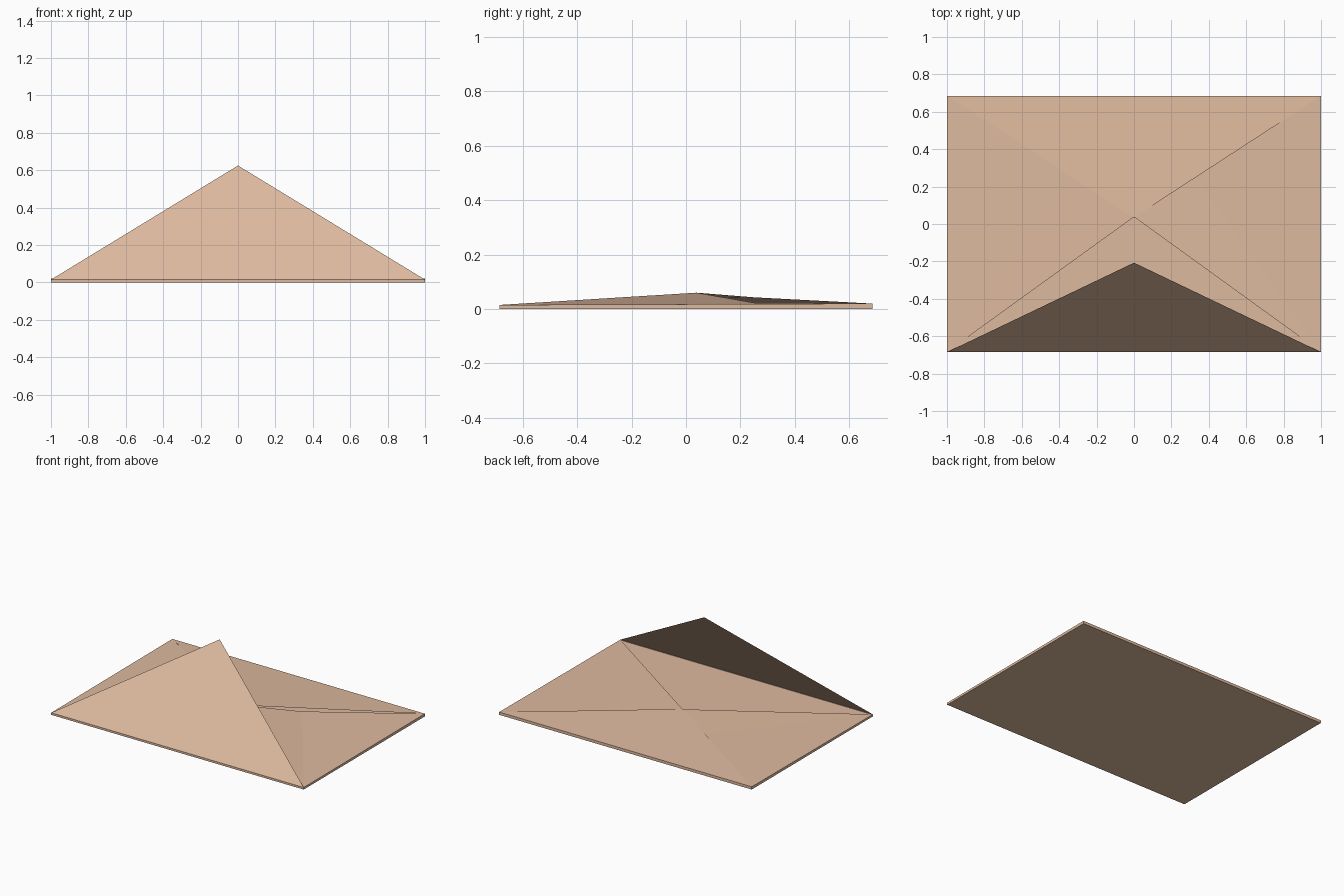
import bpy

if "Cube" in bpy.data.objects:
    bpy.data.objects.remove(bpy.data.objects["Cube"])

# One paper colour for the whole envelope
paper = bpy.data.materials.new("tan paper")
paper.diffuse_color = (0.73, 0.49, 0.345, 1)
paper.use_nodes = True
paper.node_tree.nodes["Principled BSDF"].inputs["Base Color"].default_value = paper.diffuse_color

W, D = 1.0, 0.685          # half width, half depth
ZF, ZB = 0.015, 0.02       # rim height at the front and back
APEX = (0, 0.038, 0.06)    # where the folded flaps meet


def sheet(name, verts, faces):
    me = bpy.data.meshes.new(name)
    me.from_pydata(verts, [], faces)
    me.materials.append(paper)
    ob = bpy.data.objects.new(name, me)
    bpy.context.collection.objects.link(ob)
    return ob


# Back panel with its narrow folded rim
low = [(-W, -D, 0), (W, -D, 0), (W, D, 0), (-W, D, 0)]
rim = [(x, y, ZF if y < 0 else ZB) for x, y, _ in low]
walls = [(i, (i + 1) % 4, (i + 1) % 4 + 4, i + 4) for i in range(4)]
sheet("back_panel", low + rim, [(3, 2, 1, 0)] + walls)

# Inside surface seen through the opening
sheet("lining", [(x, y, 0.012) for x, y, _ in low], [(0, 1, 2, 3)])

# Side flaps, tucked slightly under the bottom flap
for name, s, sag in (("left_flap", -1, 0.004), ("right_flap", 1, 0.024)):
    tuck = (s * 0.33, 0.25, 0.047 - sag)
    pts = [(s * W, -D, ZF), (s * W, D, ZB), tuck, APEX]
    order = [(0, 1, 2), (0, 2, 3)]
    sheet(name, pts, order if s > 0 else [f[::-1] for f in order])

# Bottom flap lying on top of the side flaps
sheet("bottom_flap", [(W, D, ZB), (-W, D, ZB), (0, 0.035, 0.061)], [(0, 1, 2)])

# Raised sealing flap hinged on the front edge
sheet("sealing_flap", [(-W, -D, ZF), (W, -D, ZF), (0, -0.207, 0.625)], [(0, 1, 2)])
